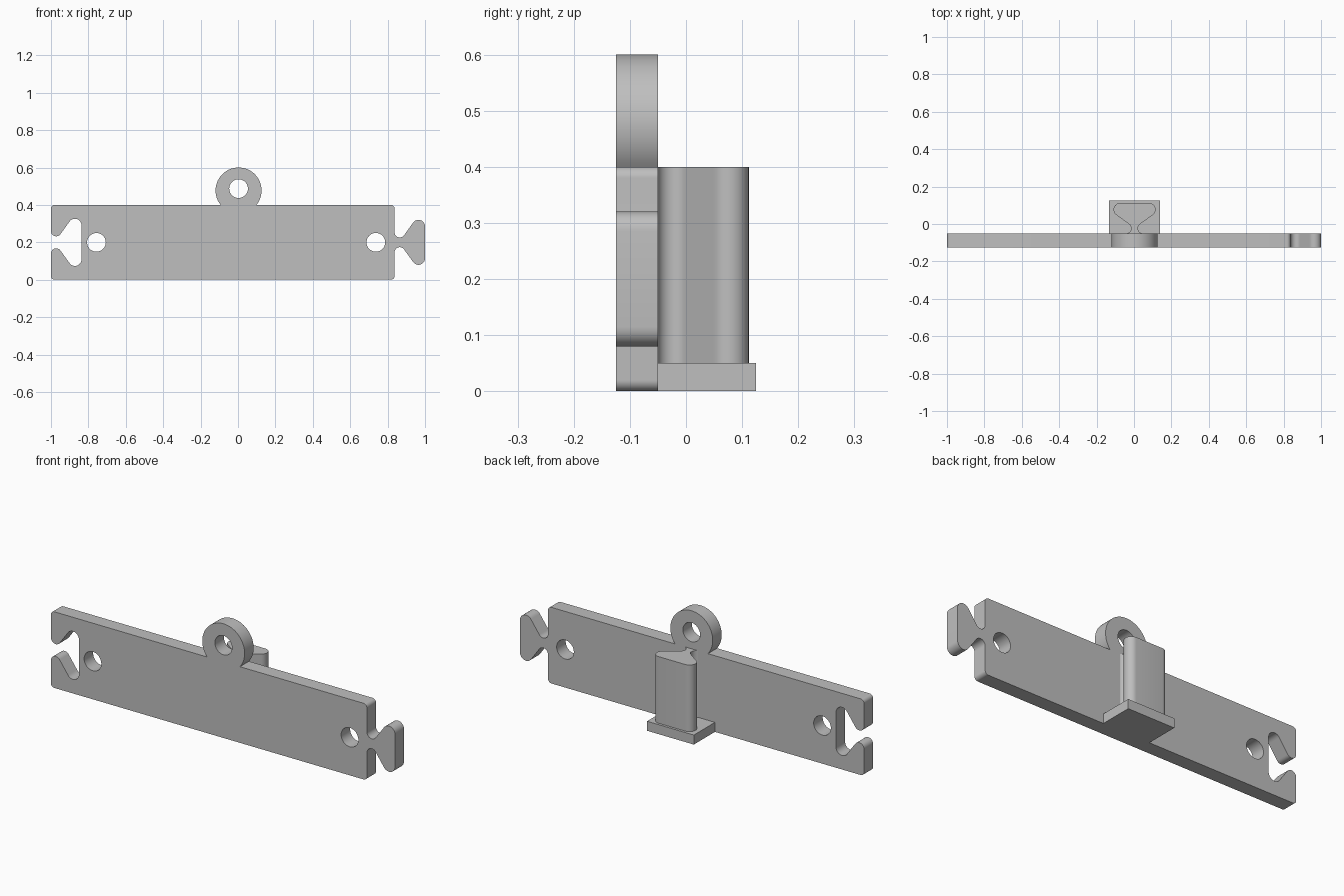
import bpy, bmesh
from math import sin, cos, pi, asin, atan2, tan, radians
from mathutils import Vector, Matrix

cube = bpy.data.objects.get("Cube")
if cube:
    bpy.data.objects.remove(cube, do_unlink=True)

grey = bpy.data.materials.new("plain grey")
grey.use_nodes = True
COLOUR = (0.52, 0.52, 0.52, 1)
grey.diffuse_color = COLOUR
grey.node_tree.nodes["Principled BSDF"].inputs["Base Color"].default_value = COLOUR


def arc(cx, cy, r, a0, a1, n):
    return [(cx + r * cos(a0 + (a1 - a0) * i / n), cy + r * sin(a0 + (a1 - a0) * i / n))
            for i in range(n + 1)]


def fillet(corners, n=12):
    """Round each (x, y, radius) corner of a closed outline."""
    out = []
    for i, (x, y, r) in enumerate(corners):
        if r == 0:
            out.append((x, y))
            continue
        p = Vector((x, y))
        a = (Vector(corners[i - 1][:2]) - p).normalized()
        b = (Vector(corners[(i + 1) % len(corners)][:2]) - p).normalized()
        half = a.angle(b) / 2
        c = p + (a + b).normalized() * (r / sin(half))
        t = r / tan(half)
        s, e = p + a * t - c, p + b * t - c
        a0, a1 = atan2(s.y, s.x), atan2(e.y, e.x)
        a1 = a0 + (a1 - a0 + pi) % (2 * pi) - pi
        out += arc(c.x, c.y, r, a0, a1, n)
    return out


def dovetail(grow=0.0):
    """Corners (distance out, sideways, radius) of the flared interlocking shape."""
    neck, tip, length = 0.033 - grow, 0.194 + grow, 0.163
    return [(0, neck, 0.028), (length, -tip, 0.035), (length, tip, 0.035), (0, -neck, 0.028)]


def extrude_outline(name, loops, depth, matrix):
    """Fill the outlines (later loops are holes) and give them thickness."""
    curve = bpy.data.curves.new(name, 'CURVE')
    curve.dimensions = '2D'
    curve.fill_mode = 'BOTH'
    curve.extrude = depth / 2
    for loop in loops:
        spline = curve.splines.new('POLY')
        spline.points.add(len(loop) - 1)
        for point, (x, y) in zip(spline.points, loop):
            point.co = (x, y, 0, 1)
        spline.use_cyclic_u = True
    ob = bpy.data.objects.new(name, curve)
    bpy.context.collection.objects.link(ob)
    bpy.ops.object.select_all(action='DESELECT')
    bpy.context.view_layer.objects.active = ob
    ob.select_set(True)
    bpy.ops.object.convert(target='MESH')
    ob = bpy.context.object
    ob.name = name
    bm = bmesh.new()
    bm.from_mesh(ob.data)
    bmesh.ops.remove_doubles(bm, verts=bm.verts, dist=0.0001)
    bm.transform(matrix)
    bmesh.ops.recalc_face_normals(bm, faces=bm.faces)
    bm.to_mesh(ob.data)
    bm.free()
    ob.data.materials.clear()
    ob.data.materials.append(grey)
    bpy.ops.object.shade_smooth_by_angle(angle=radians(30))
    return ob


LEFT, RIGHT, HEIGHT, MID = -1.0, 0.837, 0.4, 0.2
CENTRE = 0.003

# Plate with a tab at one end, a matching slot at the other and a hanging eye on top
tab = [(RIGHT + u, MID + w, r) for u, w, r in dovetail()]
slot = [(LEFT + u, MID + w, r) for u, w, r in reversed(dovetail(0.006))]
EYE_Z, EYE_R = 0.477, 0.123
dip = asin((EYE_Z - HEIGHT) / EYE_R)
eye = [(x, z, 0) for x, z in arc(CENTRE, EYE_Z, EYE_R, -dip, pi + dip, 56)]
outline = ([(LEFT, 0, 0.02), (RIGHT, 0, 0.02)] + tab + [(RIGHT, HEIGHT, 0.02)]
           + eye + [(LEFT, HEIGHT, 0.02)] + slot)
holes = [arc(x, z, 0.05, 0, 2 * pi, 40)[:-1]
         for x, z in ((-0.757, MID), (0.737, MID), (CENTRE, 0.487))]
upright = Matrix.Translation((0, -0.0875, 0)) @ Matrix.Rotation(pi / 2, 4, 'X')
extrude_outline("plate", [fillet(outline)] + holes, 0.075, upright)

# Dovetail rail standing on the back of the plate
rail = [(CENTRE + w, -0.051 + u, r) for u, w, r in dovetail(-0.008)]
rail = [(rail[0][0] - 0.1, -0.051, 0)] + rail + [(rail[-1][0] + 0.1, -0.051, 0)]
extrude_outline("back_rail", [fillet(rail)], 0.35, Matrix.Translation((0, 0, 0.225)))

# Stop block under the rail
stop = [(CENTRE + sx * 0.136, y) for sx, y in ((-1, -0.05), (1, -0.05), (1, 0.125), (-1, 0.125))]
extrude_outline("rail_stop", [stop], 0.05, Matrix.Translation((0, 0, 0.025)))
